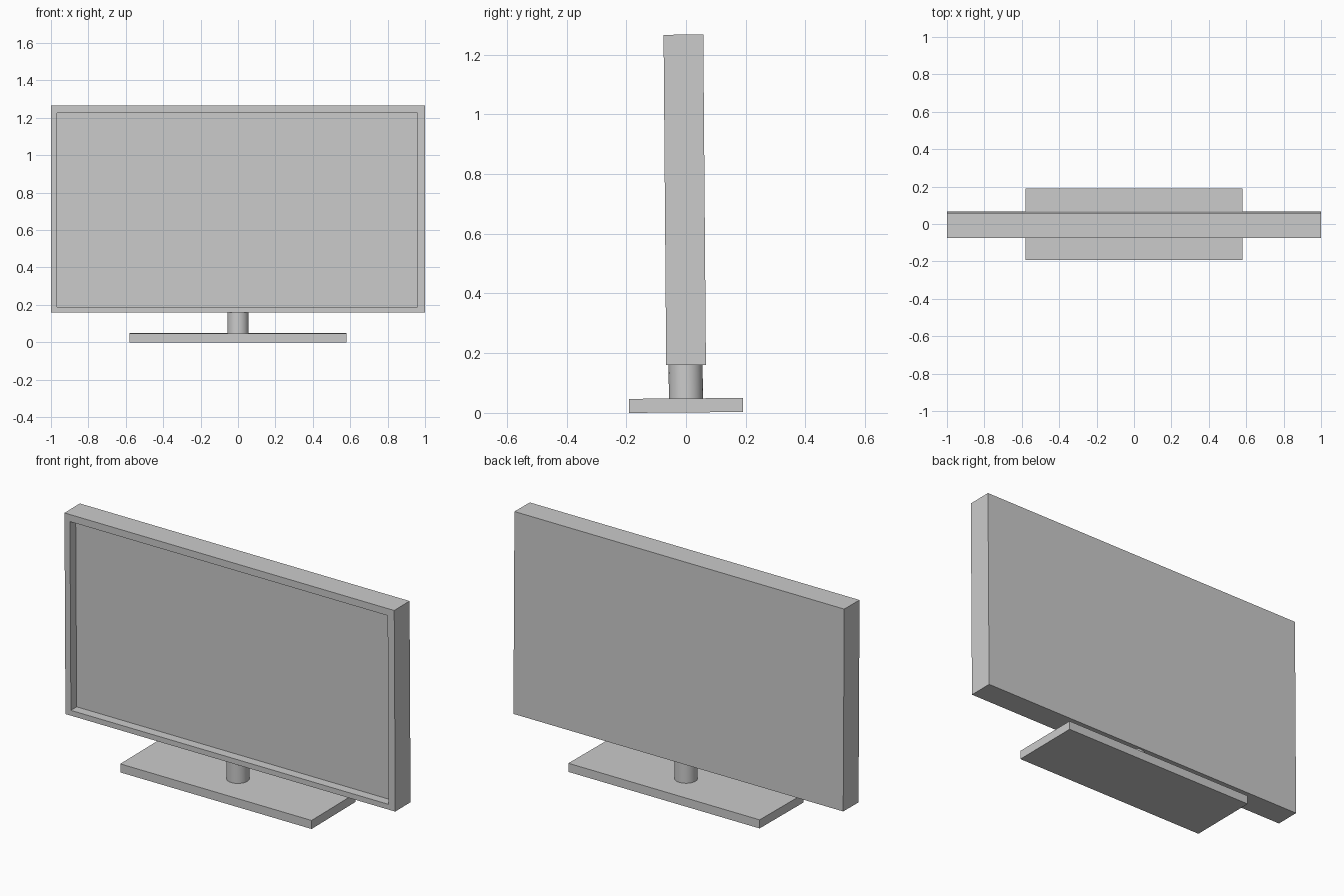
import bpy, bmesh
from mathutils import Matrix, Vector

if "Cube" in bpy.data.objects:
    bpy.data.objects.remove(bpy.data.objects["Cube"])

# The whole set leans back-to-front by a hair
LEAN = Matrix.Translation((0, 0, 0.0015)) @ Matrix.Rotation(0.008, 4, 'X')


def finish(name, bm):
    bmesh.ops.transform(bm, matrix=LEAN, verts=bm.verts)
    mesh = bpy.data.meshes.new(name)
    bm.to_mesh(mesh)
    bm.free()
    obj = bpy.data.objects.new(name, mesh)
    bpy.context.collection.objects.link(obj)
    return obj


def box(lo, hi):
    lo, hi = Vector(lo), Vector(hi)
    bm = bmesh.new()
    m = Matrix.Translation((lo + hi) / 2) @ Matrix.Diagonal((*(hi - lo), 1))
    bmesh.ops.create_cube(bm, size=1, matrix=m)
    return bm


# Screen panel: a slab whose front face is inset and sunk to leave a bezel
bm = box((-1, -0.065, 0.159), (1, 0.068, 1.265))
bm.normal_update()
front = min(bm.faces, key=lambda f: f.normal.y)
bmesh.ops.inset_region(bm, faces=[front], thickness=0.036)
for v in front.verts:
    v.co.x = 0.96 if v.co.x > 0 else -0.967
    v.co.z = 1.226 if v.co.z > 0.7 else 0.188
sunk = bmesh.ops.extrude_face_region(bm, geom=[front])["geom"]
bmesh.ops.translate(bm, vec=(0, 0.05, 0),
                    verts=[g for g in sunk if isinstance(g, bmesh.types.BMVert)])
if front.is_valid:
    bmesh.ops.delete(bm, geom=[front], context='FACES_ONLY')
bmesh.ops.recalc_face_normals(bm, faces=bm.faces)
finish("screen_panel", bm)

# Stand foot
finish("stand_base", box((-0.58, -0.191, 0), (0.58, 0.191, 0.047)))

# Round neck between foot and panel
bm = bmesh.new()
bmesh.ops.create_cone(bm, cap_ends=True, segments=48, radius1=0.057, radius2=0.057,
                      depth=0.114, matrix=Matrix.Translation((0, 0, 0.103)))
neck = finish("stand_neck", bm)
bpy.context.view_layer.objects.active = neck
neck.select_set(True)
bpy.ops.object.shade_smooth_by_angle()
